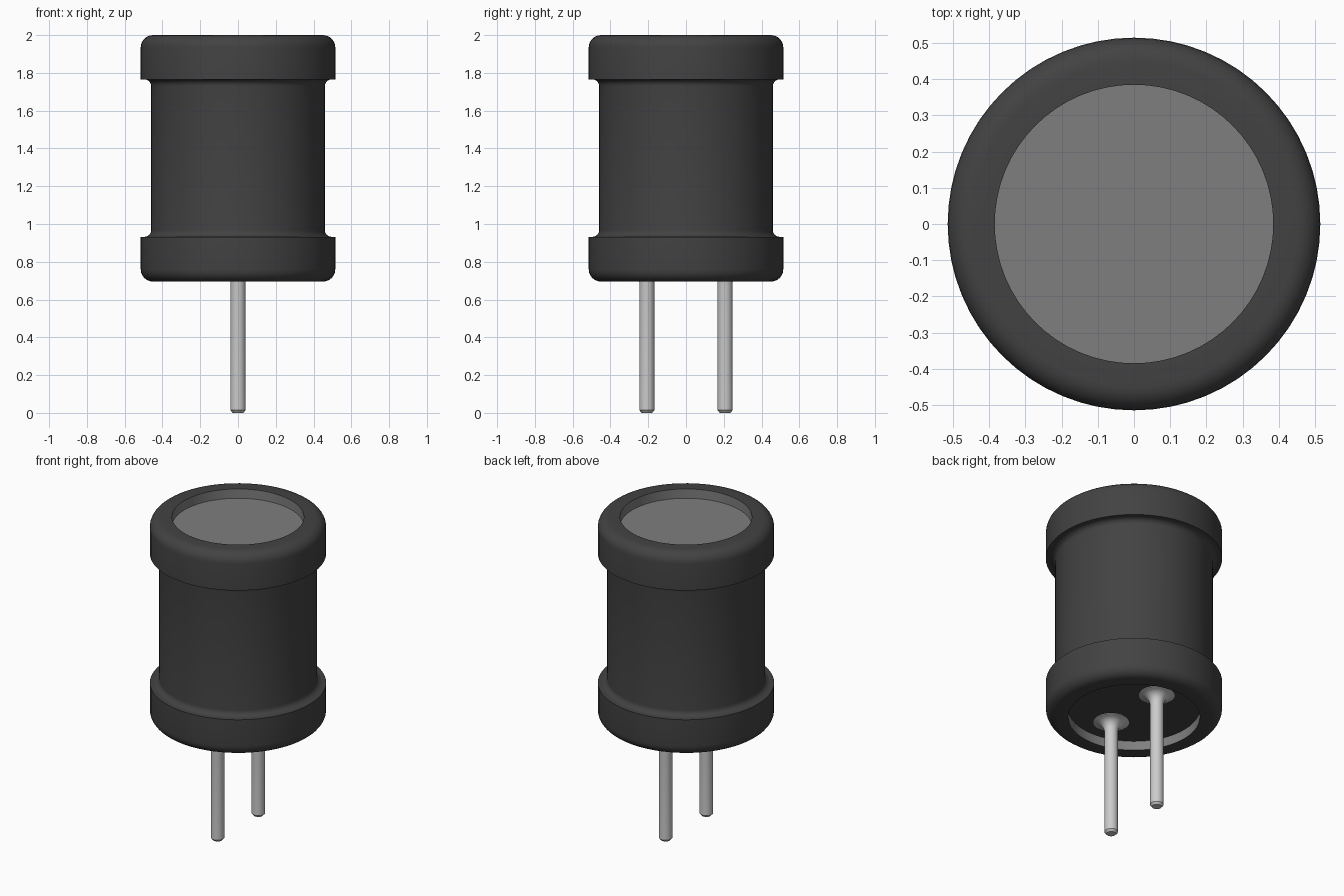
import bpy, bmesh, math

cube = bpy.data.objects.get("Cube")
if cube:
    bpy.data.objects.remove(cube)


def material(name, rgb):
    m = bpy.data.materials.new(name)
    m.use_nodes = True
    m.diffuse_color = (*rgb, 1)
    m.node_tree.nodes["Principled BSDF"].inputs["Base Color"].default_value = (*rgb, 1)
    return m


black = material("black_sleeve", (0.055, 0.055, 0.055))
grey = material("grey_ferrite", (0.21, 0.21, 0.21))
metal = material("tinned_metal", (0.6, 0.6, 0.6))


def arc(cx, cz, r, a0, a1, n=6):
    """Profile points along a circular arc, angles in degrees."""
    angles = [math.radians(a0 + (a1 - a0) * i / n) for i in range(n + 1)]
    return [(cx + r * math.cos(a), cz + r * math.sin(a)) for a in angles]


def lathe(name, profile, mat, y=0.0, steps=64):
    """Spin an (r, z) profile around a vertical axis at the given y."""
    bm = bmesh.new()
    verts = [bm.verts.new((r, 0, z)) for r, z in profile]
    edges = [bm.edges.new(pair) for pair in zip(verts, verts[1:])]
    bmesh.ops.spin(bm, geom=verts + edges, cent=(0, 0, 0), axis=(0, 0, 1),
                   angle=2 * math.pi, steps=steps)
    bmesh.ops.remove_doubles(bm, verts=bm.verts, dist=1e-4)
    bmesh.ops.recalc_face_normals(bm, faces=bm.faces)
    mesh = bpy.data.meshes.new(name)
    bm.to_mesh(mesh)
    bm.free()
    mesh.materials.append(mat)
    obj = bpy.data.objects.new(name, mesh)
    obj.location.y = y
    bpy.context.collection.objects.link(obj)
    bpy.ops.object.select_all(action='DESELECT')
    obj.select_set(True)
    bpy.context.view_layer.objects.active = obj
    bpy.ops.object.shade_smooth_by_angle(angle=math.radians(35))
    return obj


BOTTOM, TOP = 0.695, 2.0
R_FLANGE, R_BODY, R_HOLE = 0.515, 0.46, 0.385
LOW_STEP, HIGH_STEP = 0.932, 1.765
ROUND, FILLET, RECESS = 0.065, 0.035, 0.06

# Shrink sleeve with two rounded flanges and filleted steps
lathe("sleeve",
      [(R_HOLE, BOTTOM)]
      + arc(R_FLANGE - ROUND, BOTTOM + ROUND, ROUND, -90, 0)
      + [(R_FLANGE, LOW_STEP)]
      + arc(R_BODY + FILLET, LOW_STEP + FILLET, FILLET, 270, 180)
      + arc(R_BODY + FILLET, HIGH_STEP - FILLET, FILLET, 180, 90)
      + [(R_FLANGE, HIGH_STEP)]
      + arc(R_FLANGE - ROUND, TOP - ROUND, ROUND, 0, 90)
      + [(R_HOLE, TOP)], black)

# Ferrite core: recessed top face, and the walls of both openings
lathe("core",
      [(R_HOLE, BOTTOM), (R_HOLE, TOP - RECESS), (0, TOP - RECESS)], grey)
lathe("top_opening_wall", [(R_HOLE, TOP - RECESS), (R_HOLE, TOP)], grey)

# Dark recessed base
lathe("base_disc", [(0, BOTTOM + RECESS), (R_HOLE, BOTTOM + RECESS)], black)

# Wire leads with a chamfered tip and a flared solder foot
R_LEAD, R_FOOT = 0.04, 0.105
foot = R_FOOT - R_LEAD - 0.005
for name, y in (("front_lead", -0.207), ("back_lead", 0.207)):
    lathe(name,
          [(0, 0), (R_LEAD - 0.012, 0), (R_LEAD, 0.014)]
          + arc(R_LEAD + foot, BOTTOM + RECESS - 0.006 - foot, foot, 180, 90)
          + [(R_FOOT, BOTTOM + RECESS - 0.004), (R_FOOT, BOTTOM + RECESS)],
          metal, y, 24)

# Open shells: make the base and opening walls face the visible side
for name, sign in (("base_disc", -1), ("core", 1), ("top_opening_wall", -1)):
    mesh = bpy.data.objects[name].data
    bm = bmesh.new()
    bm.from_mesh(mesh)
    bm.normal_update()
    for f in bm.faces:
        c = f.calc_center_median()
        if abs(f.normal.z) > 0.5:
            facing = f.normal.z * sign
        else:
            facing = -(f.normal.x * c.x + f.normal.y * c.y)
        if facing < 0:
            f.normal_flip()
    bm.to_mesh(mesh)
    bm.free()
